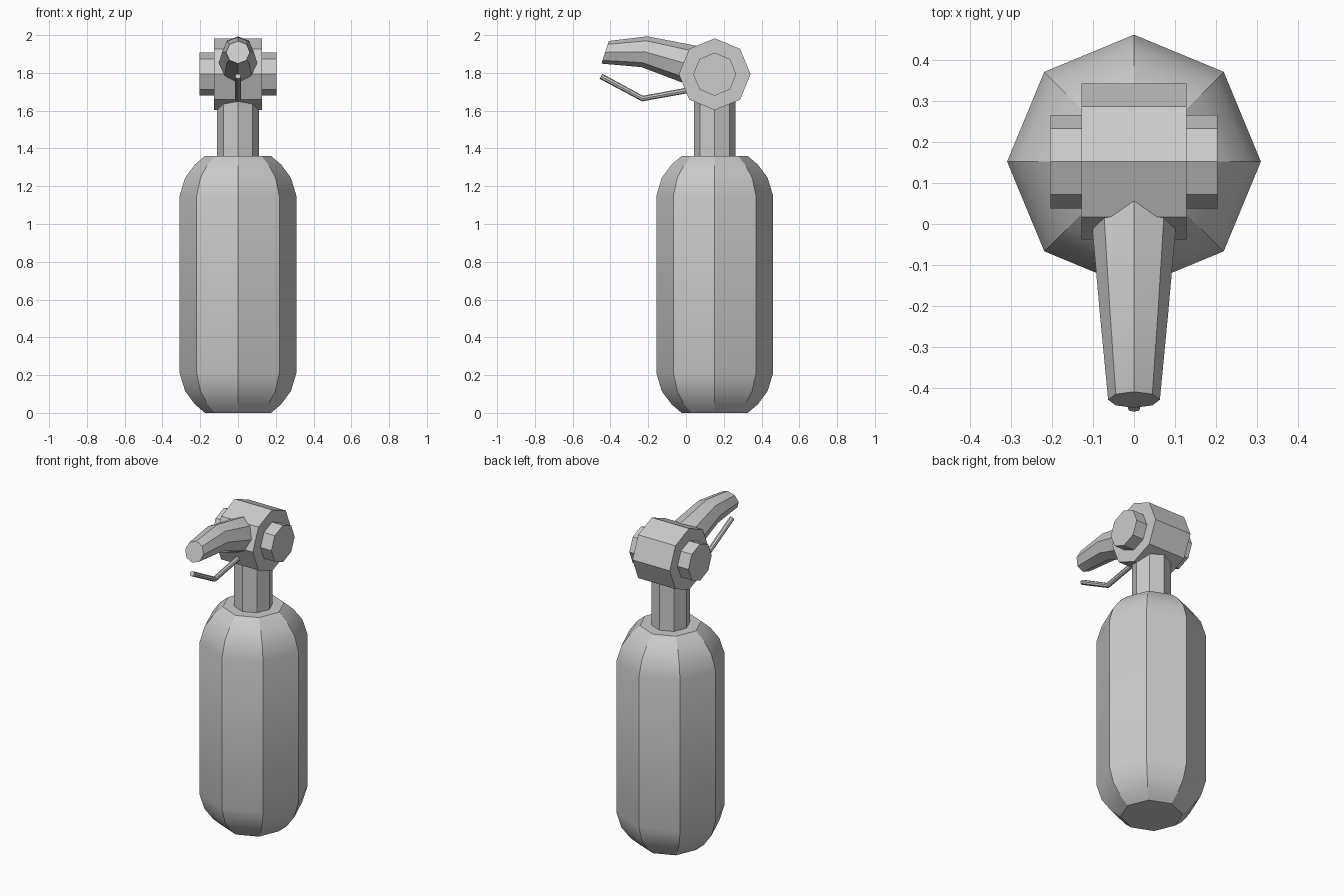
import bpy, bmesh
from math import sin, cos, pi, radians
from mathutils import Matrix

SIDES = 8
AXIS_Y = 0.152   # upright axis of the tank

cube = bpy.data.objects.get("Cube")
if cube:
    bpy.data.objects.remove(cube, do_unlink=True)

metal = bpy.data.materials.new("plain_grey")
metal.use_nodes = True
GREY = (0.6, 0.6, 0.6, 1)
metal.diffuse_color = GREY
metal.node_tree.nodes["Principled BSDF"].inputs["Base Color"].default_value = GREY


def finish(name, bm):
    bmesh.ops.recalc_face_normals(bm, faces=bm.faces[:])
    mesh = bpy.data.meshes.new(name)
    bm.to_mesh(mesh)
    bm.free()
    mesh.materials.append(metal)
    obj = bpy.data.objects.new(name, mesh)
    bpy.context.collection.objects.link(obj)
    bpy.ops.object.select_all(action="DESELECT")
    obj.select_set(True)
    bpy.context.view_layer.objects.active = obj
    bpy.ops.object.shade_smooth_by_angle(angle=radians(30))
    return obj


def loft(name, rings):
    """Join octagonal rings (y, z, radius, tilt of the ring plane in degrees)."""
    bm = bmesh.new()
    loops = []
    for y, z, r, tilt in rings:
        t = radians(tilt)
        loops.append([bm.verts.new((r * sin(a), y + r * cos(a) * cos(t), z + r * cos(a) * sin(t)))
                      for a in (2 * pi * i / SIDES for i in range(SIDES))])
    for low, high in zip(loops, loops[1:]):
        for i in range(SIDES):
            j = (i + 1) % SIDES
            bm.faces.new((low[i], low[j], high[j], high[i]))
    bm.faces.new(loops[0])
    bm.faces.new(loops[-1])
    return finish(name, bm)


def cross_drum(name, radius, width):
    """Octagonal drum lying along x."""
    bm = bmesh.new()
    place = Matrix.Translation((0, AXIS_Y, 1.793)) @ Matrix.Rotation(pi / 2, 4, "Y")
    bmesh.ops.create_cone(bm, cap_ends=True, segments=SIDES, radius1=radius,
                          radius2=radius, depth=width, matrix=place)
    return finish(name, bm)


# Tank with rounded shoulders, the same at top and bottom
HEIGHT = 1.36
shoulder = [(0.0, 0.175), (0.045, 0.228), (0.115, 0.28), (0.21, 0.309)]
profile = shoulder + [(HEIGHT - z, r) for z, r in reversed(shoulder)]
loft("tank", [(AXIS_Y, z, r, 0) for z, r in profile])

# Neck
loft("neck", [(AXIS_Y, z, 0.11, 0) for z in (1.34, 1.75)])

# Valve head and side caps
cross_drum("valve_head", 0.19, 0.256)
cross_drum("side_caps", 0.114, 0.406)

# Bent tapering nozzle and thin trigger below it
loft("nozzle", [(-0.428, 1.909, 0.063, 72), (-0.22, 1.912, 0.083, 79), (0.105, 1.82, 0.112, 77)])
loft("trigger", [(-0.45, 1.782, 0.015, 62), (-0.23, 1.664, 0.015, 81), (0.06, 1.717, 0.015, 100)])
